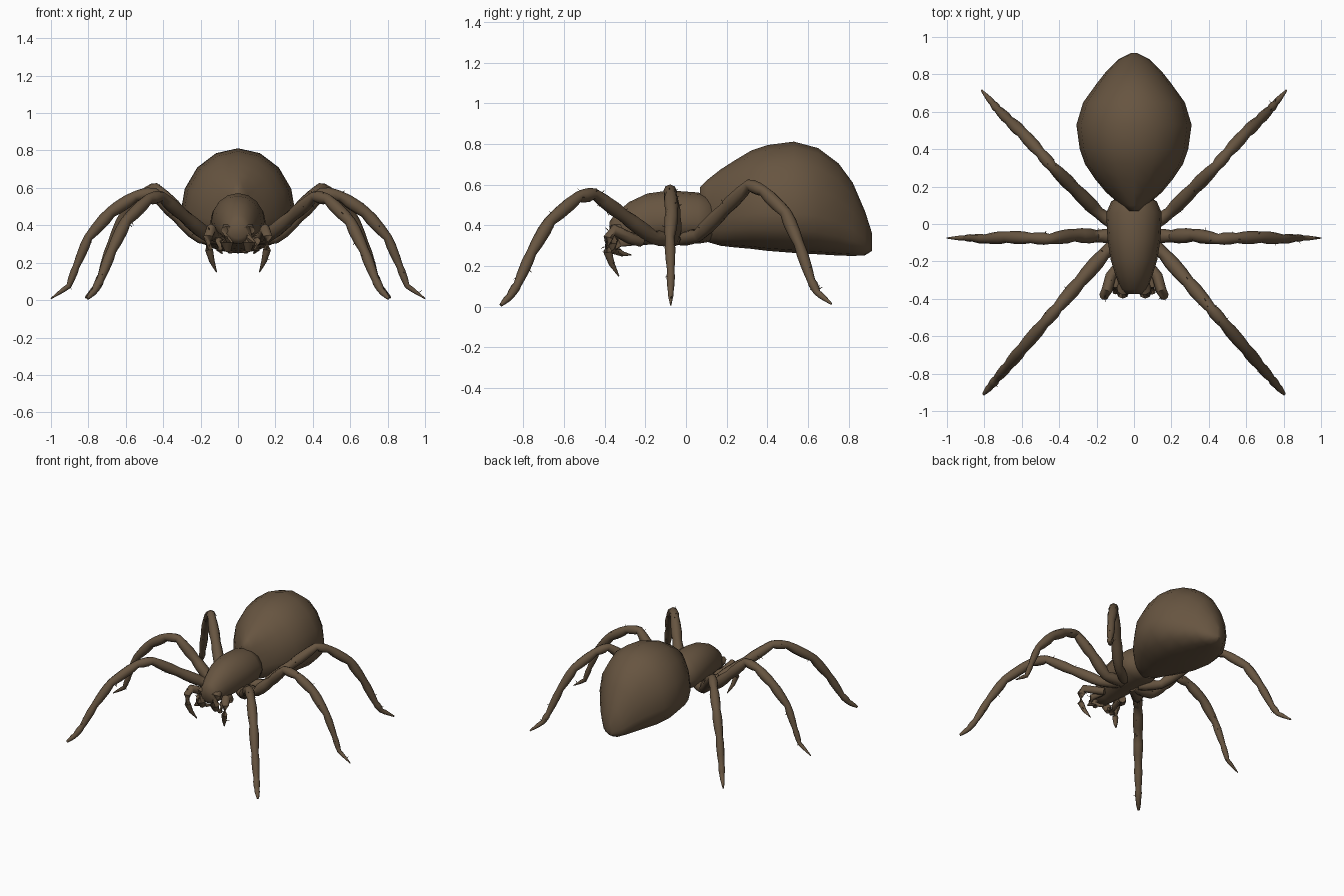
import bpy
import bmesh
import math
import random
from mathutils import Vector

random.seed(4)
cube = bpy.data.objects.get("Cube")
if cube:
    bpy.data.objects.remove(cube)

brown = bpy.data.materials.new("dark_brown")
brown.use_nodes = True
COLOUR = (0.135, 0.09, 0.052, 1)
brown.diffuse_color = COLOUR
shader = brown.node_tree.nodes["Principled BSDF"]
shader.inputs["Base Color"].default_value = COLOUR
shader.inputs["Roughness"].default_value = 0.9


def loft(bm, rings):
    """Skin a list of closed point rings and cap both ends."""
    loops = [[bm.verts.new(p) for p in ring] for ring in rings]
    n = len(loops[0])
    for a, b in zip(loops, loops[1:]):
        for i in range(n):
            j = (i + 1) % n
            bm.faces.new((a[i], a[j], b[j], b[i]))
    bm.faces.new(loops[0][::-1])
    bm.faces.new(loops[-1])


def finish(name, bm, angle=55):
    bmesh.ops.recalc_face_normals(bm, faces=bm.faces)
    mesh = bpy.data.meshes.new(name)
    bm.to_mesh(mesh)
    bm.free()
    mesh.materials.append(brown)
    obj = bpy.data.objects.new(name, mesh)
    bpy.context.collection.objects.link(obj)
    bpy.ops.object.select_all(action="DESELECT")
    obj.select_set(True)
    bpy.context.view_layer.objects.active = obj
    bpy.ops.object.shade_smooth_by_angle(angle=math.radians(angle))
    return obj


def body(name, sections, sides, belly, flatness):
    """Sections are (y, half width, bottom, top); belly places the widest
    height and a flatness below 1 squares off the underside."""
    rings = []
    for y, w, low, high in sections:
        mid = low + (high - low) * belly
        ring = []
        for i in range(sides):
            a = math.tau * i / sides
            s, c = math.sin(a), math.cos(a)
            if s > 0:
                z = mid + (high - mid) * s
            else:
                z = mid - (mid - low) * abs(s) ** flatness
                c = math.copysign(abs(c) ** flatness, c)
            ring.append((w * c, y, z))
        rings.append(ring)
    bm = bmesh.new()
    loft(bm, rings)
    return finish(name, bm)


def tube(bm, path, sides=8):
    """Path entries are (x, y, z, radius)."""
    pts = [Vector(p[:3]) for p in path]
    rings = []
    for i, p in enumerate(pts):
        d = (pts[min(i + 1, len(pts) - 1)] - pts[max(i - 1, 0)]).normalized()
        side = d.cross(Vector((0, 0, 1))).normalized()
        up = side.cross(d)
        r = path[i][3]
        rings.append([p + (side * math.cos(a) + up * math.sin(a)) * r
                      for a in (math.tau * k / sides for k in range(sides))])
    loft(bm, rings)


def swell(path):
    """Thicken the middle of each segment so that the joints pinch."""
    out = []
    for a, b in zip(path, path[1:]):
        out.append(a)
        for t, k in ((0.3, 1.22), (0.7, 1.18)):
            m = [u + (v - u) * t for u, v in zip(a, b)]
            out.append((*m[:3], m[3] * k))
    return out + [path[-1]]


def bristles(bm, path, count):
    """Short stiff hairs scattered over a limb."""
    for _ in range(count):
        i = random.randrange(1, len(path) - 2)
        t = random.random()
        p = Vector(path[i][:3]).lerp(Vector(path[i + 1][:3]), t)
        d = Vector([random.uniform(-1, 1) for _ in range(3)]).normalized()
        base = p + d * path[i][3] * 0.8
        tip = p + d * (path[i][3] + 0.014)
        tube(bm, [(*base, 0.003), (*tip, 0.001)], 3)


def limb_pair(name, path, hairs, shaped=True):
    for label, s in (("left", 1), ("right", -1)):
        pts = [(x * s, y, z, r) for x, y, z, r in path]
        if shaped:
            pts = swell(pts)
        bm = bmesh.new()
        tube(bm, pts)
        bristles(bm, pts, hairs)
        finish(f"{label}_{name}", bm)


# Abdomen: broad, with a shallow belly and a pointed rear
body("abdomen", [
    (0.07, 0.03, 0.48, 0.59), (0.10, 0.07, 0.32, 0.62),
    (0.17, 0.15, 0.30, 0.675), (0.24, 0.208, 0.292, 0.72),
    (0.32, 0.262, 0.285, 0.768), (0.40, 0.29, 0.275, 0.795),
    (0.53, 0.308, 0.265, 0.812), (0.65, 0.272, 0.258, 0.78),
    (0.75, 0.2, 0.252, 0.705), (0.82, 0.145, 0.25, 0.61),
    (0.88, 0.085, 0.253, 0.47), (0.915, 0.015, 0.275, 0.36)], 16, 0.36, 0.88)

# Head and thorax in one shell, narrowing towards the mouth
body("thorax_and_head", [
    (-0.375, 0.045, 0.33, 0.42), (-0.35, 0.07, 0.30, 0.455),
    (-0.28, 0.097, 0.30, 0.515), (-0.19, 0.125, 0.305, 0.557),
    (-0.08, 0.142, 0.31, 0.572), (0.06, 0.148, 0.31, 0.562),
    (0.12, 0.122, 0.32, 0.54), (0.17, 0.05, 0.36, 0.48)], 16, 0.42, 1)

# Three pairs of legs
limb_pair("front_leg", [
    (0.05, -0.07, 0.33, 0.029), (0.16, -0.16, 0.34, 0.033),
    (0.29, -0.31, 0.45, 0.033), (0.41, -0.45, 0.555, 0.028),
    (0.48, -0.53, 0.54, 0.028), (0.60, -0.67, 0.42, 0.029),
    (0.675, -0.76, 0.265, 0.025), (0.735, -0.828, 0.11, 0.02),
    (0.765, -0.865, 0.052, 0.018), (0.805, -0.91, 0.008, 0.008)], 14)
limb_pair("middle_leg", [
    (0.05, -0.06, 0.33, 0.029), (0.20, -0.065, 0.335, 0.033),
    (0.32, -0.06, 0.445, 0.033), (0.45, -0.08, 0.575, 0.027),
    (0.55, -0.075, 0.555, 0.027), (0.68, -0.07, 0.47, 0.03),
    (0.80, -0.08, 0.335, 0.023), (0.865, -0.075, 0.18, 0.018),
    (0.905, -0.075, 0.075, 0.014), (1.0, -0.075, 0.008, 0.003)], 14)
limb_pair("rear_leg", [
    (0.06, -0.03, 0.33, 0.029), (0.19, 0.06, 0.35, 0.031),
    (0.32, 0.19, 0.48, 0.033), (0.44, 0.31, 0.6, 0.027),
    (0.50, 0.38, 0.57, 0.027), (0.60, 0.49, 0.462, 0.029),
    (0.67, 0.555, 0.31, 0.025), (0.73, 0.615, 0.13, 0.02),
    (0.755, 0.645, 0.07, 0.017), (0.815, 0.715, 0.014, 0.005)], 10)

# Curved feelers beside the mouth
limb_pair("feeler", [
    (0.08, -0.22, 0.32, 0.026), (0.125, -0.28, 0.34, 0.029),
    (0.145, -0.355, 0.378, 0.029), (0.16, -0.382, 0.34, 0.025),
    (0.155, -0.385, 0.27, 0.021), (0.14, -0.365, 0.21, 0.015),
    (0.115, -0.33, 0.15, 0.003)], 5, False)

# Jaws and their small inward fangs
limb_pair("jaw", [
    (0.045, -0.29, 0.40, 0.03), (0.055, -0.35, 0.37, 0.038),
    (0.06, -0.365, 0.31, 0.034), (0.055, -0.345, 0.265, 0.018)], 2, False)
limb_pair("fang", [
    (0.06, -0.35, 0.29, 0.014), (0.045, -0.31, 0.26, 0.012),
    (0.02, -0.27, 0.255, 0.003)], 0, False)
limb_pair("inner_feeler", [
    (0.075, -0.25, 0.32, 0.018), (0.10, -0.33, 0.315, 0.022),
    (0.10, -0.36, 0.27, 0.017), (0.085, -0.31, 0.25, 0.004)], 2, False)
